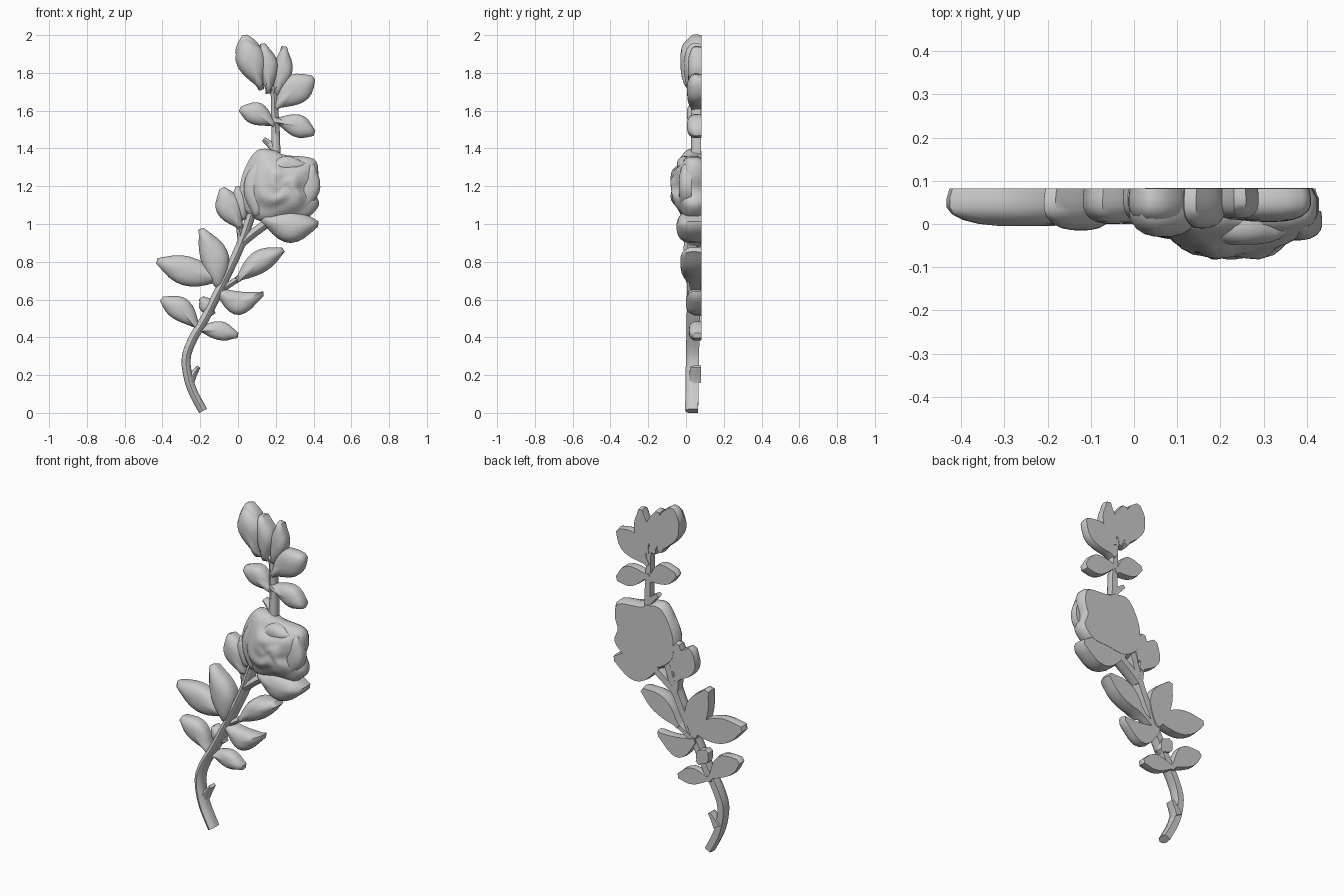
import bpy, bmesh, math
from mathutils import Vector

if "Cube" in bpy.data.objects:
    bpy.data.objects.remove(bpy.data.objects["Cube"])


def finish(name, bm, angle=50):
    bmesh.ops.recalc_face_normals(bm, faces=bm.faces)
    me = bpy.data.meshes.new(name)
    bm.to_mesh(me)
    bm.free()
    ob = bpy.data.objects.new(name, me)
    bpy.context.collection.objects.link(ob)
    bpy.ops.object.select_all(action='DESELECT')
    ob.select_set(True)
    bpy.context.view_layer.objects.active = ob
    bpy.ops.object.shade_smooth_by_angle(angle=math.radians(angle))
    return ob


def skin(bm, rings):
    rows = [[bm.verts.new(p) for p in r] for r in rings]
    n = len(rows[0])
    for a, b in zip(rows, rows[1:]):
        for i in range(n):
            j = (i + 1) % n
            bm.faces.new((a[i], a[j], b[j], b[i]))
    bm.faces.new(rows[0])
    bm.faces.new(rows[-1])


def spline(pts, steps, closed):
    """Catmull-Rom through the points"""
    pts = [Vector(p) for p in pts]
    n = len(pts)
    get = (lambda i: pts[i % n]) if closed else (lambda i: pts[max(0, min(n - 1, i))])
    out = []
    for i in range(n if closed else n - 1):
        a, b, c, d = (get(i + k) for k in (-1, 0, 1, 2))
        for s in range(steps):
            t = s / steps
            out.append(0.5 * (2*b + (c - a)*t + (2*a - 5*b + 4*c - d)*t*t
                              + (3*b - a - 3*c + d)*t**3))
    return out if closed else out + [pts[-1]]


# ring scale and depth share (0 = back, 1 = front) of a flat-backed dome
DOME = [(0.96, 0), (1, .25), (1, .50), (.93, .68), (.78, .83), (.55, .94), (.28, .99), (.08, 1)]


def leaf(name, base, tip, width, front=0.0, bend=0.0, belly=1.0, back=0.082):
    """Thick leaf; belly > 1 moves the widest part toward the tip"""
    base, tip = Vector(base), Vector(tip)
    axis = tip - base
    side = Vector((-axis.y, axis.x)).normalized()

    def point(t, s):
        w = (math.sin(math.pi * t ** belly) ** 0.75 if 0 < t < 1 else 0) * width / 2
        w = max(w, 0.014)
        return base + axis * t + side * (w * s + bend * math.sin(math.pi * t))
    n = 9
    outline = [point(i / n, 1) for i in range(n + 1)] + [point(i / n, -1) for i in range(n, -1, -1)]
    mid = point(0.5 ** (1 / belly), 0)
    bm = bmesh.new()
    rings = []
    for s, d in DOME:
        rings.append([(mid.x + (p.x - mid.x) * s, back + (front - back) * d,
                       mid.y + (p.y - mid.y) * s) for p in outline])
    skin(bm, rings)
    return finish(name, bm)


def stem(name, pts, w0, w1, f0, f1, b0=0.078, b1=0.08):
    """Flat-backed stem swept along points in the xz plane"""
    path = spline(pts, 4, False)
    bm = bmesh.new()
    rings = []
    for i, p in enumerate(path):
        k = i / (len(path) - 1)
        t = path[min(i + 1, len(path) - 1)] - path[max(i - 1, 0)]
        s = Vector((-t.y, t.x)).normalized() * (w0 + (w1 - w0) * k) / 2
        f, b = f0 + (f1 - f0) * k, b0 + (b1 - b0) * k
        sec = [(-.8, 0), (-1, .5), (-.75, .85), (0, 1), (.75, .85), (1, .5), (.8, 0)]
        rings.append([(p.x + s.x * u, b + (f - b) * v, p.y + s.y * u) for u, v in sec])
    skin(bm, rings)
    return finish(name, bm)


# stems, side twigs and thorns
stem("main_stem", [(-.185, .01), (-.25, .14), (-.275, .28), (-.24, .39), (-.175, .5), (-.085, .68),
                   (.01, .88), (.08, 1.08)], .048, .048, -.005, .01, b0=.064)
stem("upper_stem", [(.2, 1.34), (.2, 1.46), (.195, 1.58), (.185, 1.71), (.12, 1.76)], .05, .03, .025, .03)
stem("flower_twig", [(.01, .89), (.08, .95), (.19, 1.03)], .045, .05, .01, .0)
stem("bud_twig", [(.02, .88), (.01, .95), (0, 1.05)], .035, .03, .02, .02)
stem("right_leaf_twig", [(-.09, .65), (-.03, .69), (.05, .74)], .035, .03, .02, .01)
stem("lower_thorn", [(-.255, .17), (-.235, .205), (-.208, .245)], .055, .02, .01, .025)
stem("upper_thorn", [(.2, 1.39), (.17, 1.42), (.135, 1.45)], .05, .025, .03, .04)

# leaves: base, tip, width, front depth, bend, belly
LEAVES = [
    ("low_left_leaf", (-.20, .44), (-.405, .605), .125, .005, -.02, 1.35),
    ("low_right_leaf", (-.22, .445), (0, .41), .10, .015, .01, 1.25),
    ("small_bud_leaf", (-.13, .52), (-.195, .61), .085, .015, .0, 1.1),
    ("mid_left_leaf", (-.07, .71), (-.43, .805), .155, -.005, .012, 1.15),
    ("mid_top_leaf", (-.10, .66), (-.195, .975), .15, -.015, -.025, .95),
    ("mid_right_leaf", (-.01, .70), (.24, .865), .12, -.03, .015, 1.15),
    ("mid_low_leaf", (-.12, .65), (.135, .63), .125, .0, -.06, .95),
    ("side_bud_leaf", (.02, .97), (-.085, 1.19), .14, .0, .01, 1.25),
    ("side_bud_inner", (.03, 1.02), (.0, 1.2), .10, .01, .0, 1.1),
    ("flower_sepal", (.12, 1.03), (.425, 1.0), .17, -.05, -.03, 1.1),
    ("high_left_leaf", (.20, 1.52), (.01, 1.61), .12, .005, -.015, 1.3),
    ("high_right_leaf", (.18, 1.555), (.405, 1.48), .12, .005, .01, 1.4),
    ("upper_right_leaf", (.19, 1.61), (.40, 1.775), .16, .005, .01, 1.35),
    ("top_right_leaf", (.20, 1.68), (.245, 1.94), .10, .01, -.015, 1.1),
    ("top_mid_leaf", (.16, 1.69), (.13, 1.955), .11, -.01, -.015, 1.2),
    ("top_bud", (.125, 1.71), (.03, 1.98), .16, -.03, .0, 1.35),
    ("top_bud_tip", (.09, 1.75), (.035, 2.0), .135, .0, .0, 1.6),
]
for args in LEAVES:
    leaf(*args)

# flower: tapered lobed dome with spiralling petal folds
OUTLINE = [(.03, 1.28), (.10, 1.39), (.19, 1.39), (.25, 1.365), (.40, 1.345), (.425, 1.26), (.405, 1.18),
           (.428, 1.10), (.36, 1.03), (.26, 1.02), (.13, 1.01), (.03, 1.08), (.01, 1.17)]
ROSE = [(.93, .083), (1, .06), (1, .02), (.95, .0), (.88, -.012), (.80, -.022), (.72, -.032),
        (.64, -.043), (.55, -.055), (.46, -.066), (.37, -.074), (.28, -.078), (.2, -.077), (.1, -.075), (.03, -.073)]
bm = bmesh.new()
rim = spline(OUTLINE, 4, True)
centre = Vector((.235, 1.195))
rings = []
for s, y in ROSE:
    ring = []
    for p in rim:
        q = centre + (p - centre) * s
        a = math.atan2(q.y - centre.y, q.x - centre.x)
        front = y < .015
        fold = math.sin(3 * a + 13 * s) * .006 * math.sin(math.pi * s) if front else 0
        left = max(0, .13 - q.x) * .15 if front else 0
        ring.append((q.x, max(y + fold + left, -.085), q.y))
    rings.append(ring)
skin(bm, rings)
finish("flower", bm)

# overlapping petals around the flower heart
for name, base, tip, width, front, bend in [
        ("left_petal", (.10, 1.04), (.11, 1.34), .13, -.035, .01),
        ("right_petal", (.34, 1.07), (.39, 1.32), .12, -.038, -.01),
        ("top_petal", (.15, 1.29), (.36, 1.31), .10, -.048, .01)]:
    leaf(name, base, tip, width, front, bend, back=.03)
